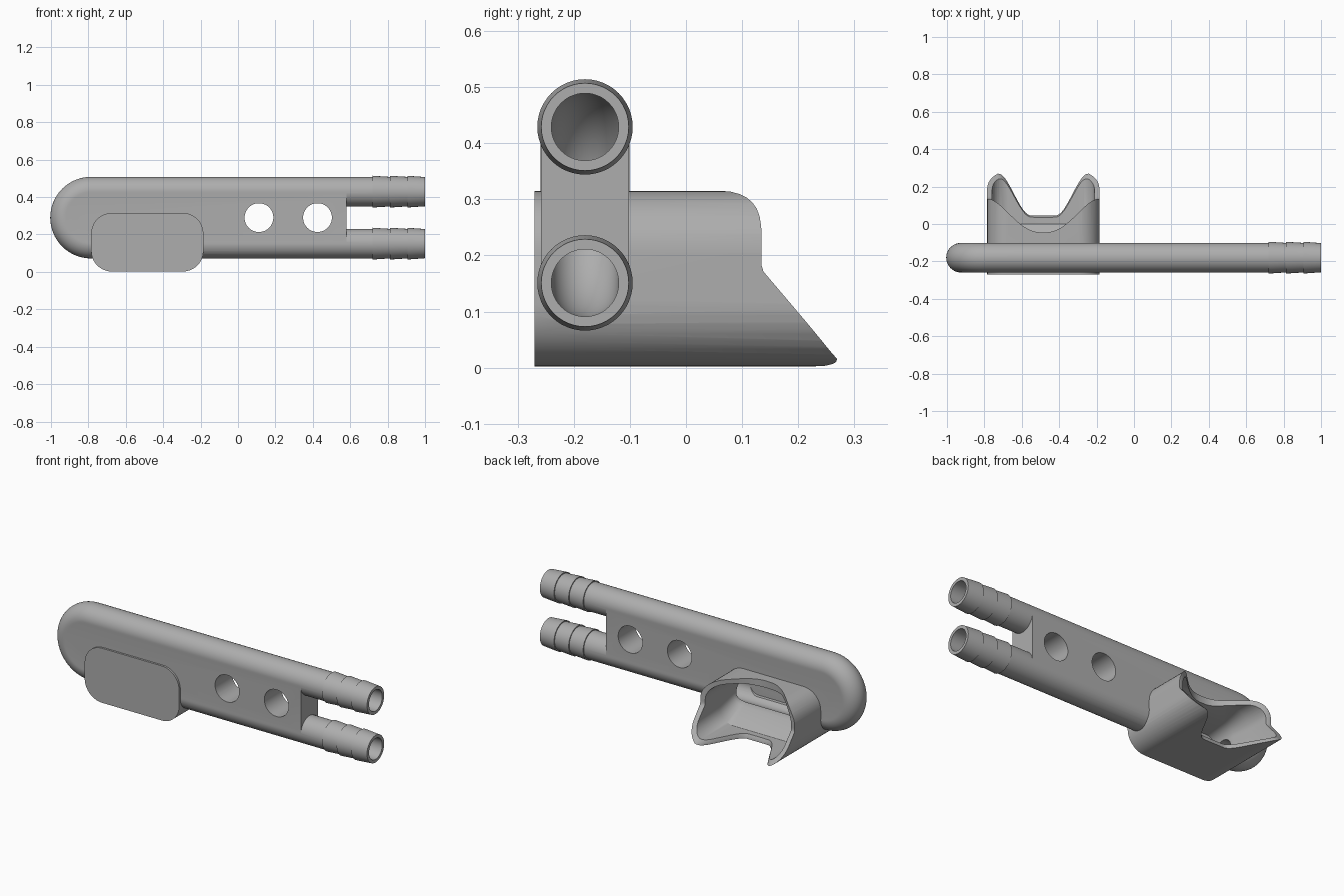
import bpy, bmesh, math
from mathutils import Vector

old = bpy.data.objects.get("Cube")
if old:
    bpy.data.objects.remove(old, do_unlink=True)

GREY = (0.42, 0.42, 0.42, 1)
mat = bpy.data.materials.new("grey_plastic")
mat.use_nodes = True
mat.diffuse_color = GREY
mat.node_tree.nodes["Principled BSDF"].inputs["Base Color"].default_value = GREY

AXIS_Y, MID_Z, BEND_R = -0.18, 0.29, 0.139    # centreline of the U-shaped tube
BEND_X, CUP_X = -0.786, -0.485
SEG = 48


def finish(name, bm):
    bmesh.ops.recalc_face_normals(bm, faces=bm.faces)
    mesh = bpy.data.meshes.new(name)
    bm.to_mesh(mesh)
    bm.free()
    mesh.materials.append(mat)
    ob = bpy.data.objects.new(name, mesh)
    bpy.context.collection.objects.link(ob)
    return ob


def loft(name, rings, closed=False):
    """Skin equal-length rings of points, capping or joining the ends."""
    bm = bmesh.new()
    loops = [[bm.verts.new(p) for p in ring] for ring in rings]
    pairs = list(zip(loops, loops[1:]))
    if closed:
        pairs.append((loops[-1], loops[0]))
    else:
        bm.faces.new(loops[0])
        bm.faces.new(loops[-1])
    n = len(loops[0])
    for a, b in pairs:
        for i in range(n):
            j = (i + 1) % n
            bm.faces.new((a[i], a[j], b[j], b[i]))
    return finish(name, bm)


def circle(centre, side, radius):
    """Ring around centre, spanned by y and the side direction."""
    return [centre + radius * (math.cos(a) * Vector((0, 1, 0)) + math.sin(a) * side)
            for a in (math.tau * i / SEG for i in range(SEG))]


def u_tube(name, radius, end_x):
    rings = [circle(Vector((end_x, AXIS_Y, MID_Z + BEND_R)), Vector((0, 0, 1)), radius)]
    for k in range(33):
        a = math.pi * (0.5 + k / 32)
        out = Vector((math.cos(a), 0, math.sin(a)))
        rings.append(circle(Vector((BEND_X, AXIS_Y, MID_Z)) + BEND_R * out, out, radius))
    rings.append(circle(Vector((end_x, AXIS_Y, MID_Z - BEND_R)), Vector((0, 0, -1)), radius))
    return loft(name, rings)


def rounded_rect(y, half, low, high, r):
    pts = []
    corners = ((half - r, high - r), (r - half, high - r), (r - half, low + r), (half - r, low + r))
    for q, (cx, cz) in enumerate(corners):
        for k in range(11):
            a = math.pi / 2 * (q + k / 10)
            pts.append(Vector((CUP_X + cx + r * math.cos(a), y, cz + r * math.sin(a))))
    return pts


def smooth(t):
    t = min(max(t, 0), 1)
    return t * t * (3 - 2 * t)


def rim_depth(x, z):
    """Contoured back edge of the cup."""
    u = min(abs(x - CUP_X) / 0.3, 1.1)
    upper = -0.045 + 0.18 * smooth(u ** 1.25)
    lower = 0.045 + 0.23 * smooth((u - 0.22) / 0.6)
    return upper + (lower - upper) * min(max(1 - (z - 0.01) / 0.165, 0), 1)


def boolean(target, tool, operation):
    mod = target.modifiers.new("cut", 'BOOLEAN')
    mod.operation, mod.solver, mod.object = operation, 'EXACT', tool
    bpy.context.view_layer.objects.active = target
    bpy.ops.object.modifier_apply(modifier=mod.name)
    bpy.data.objects.remove(tool, do_unlink=True)


def shade(ob):
    bpy.ops.object.select_all(action='DESELECT')
    ob.select_set(True)
    bpy.context.view_layer.objects.active = ob
    bpy.ops.object.shade_smooth_by_angle(angle=math.radians(32))


# U-shaped tube body
body = u_tube("tube_body", 0.079, 0.72)

# Web plate filling the space between the two tube legs
outline = [(0.58, MID_Z - BEND_R), (0.58, MID_Z + BEND_R)]
outline += [(BEND_X + BEND_R * math.cos(a), MID_Z + BEND_R * math.sin(a))
            for a in (math.pi * (0.5 + k / 32) for k in range(33))]
web = loft("web_plate", [[(x, y, z) for x, z in outline]
                         for y in (AXIS_Y - 0.0785, AXIS_Y + 0.0785)])
boolean(body, web, 'UNION')

# Cup block with rounded corners
cup = loft("cup", [rounded_rect(y, 0.3, 0.002, 0.315, 0.11) for y in (-0.27, 0.35)])
boolean(body, cup, 'UNION')

# Cup hollow, shallow and narrow in front, wide at the back
hollow = loft("cup_hollow", [
    rounded_rect(-0.24, 0.25, 0.11, 0.25, 0.06),
    rounded_rect(-0.1, 0.25, 0.1, 0.26, 0.06),
    rounded_rect(0.0, 0.272, 0.028, 0.288, 0.085),
    rounded_rect(0.4, 0.275, 0.024, 0.292, 0.088)])
boolean(body, hollow, 'DIFFERENCE')

# Contoured cut that shapes the back rim of the cup
bm = bmesh.new()
bmesh.ops.create_grid(bm, x_segments=56, y_segments=36, size=1)
for v in bm.verts:
    x, z = CUP_X + 0.34 * v.co.x, 0.16 + 0.2 * v.co.y
    v.co = (x, rim_depth(x, z), z)
extruded = bmesh.ops.extrude_face_region(bm, geom=bm.faces[:])
for v in extruded["geom"]:
    if isinstance(v, bmesh.types.BMVert):
        v.co.y = 0.6
# keep the near surface so that the cutter is closed
if any(e.is_boundary for e in bm.edges):
    bmesh.ops.holes_fill(bm, edges=[e for e in bm.edges if e.is_boundary])
boolean(body, finish("rim_cutter", bm), 'DIFFERENCE')

# Bore through the whole tube
boolean(body, u_tube("bore", 0.06, 1.05), 'DIFFERENCE')

# Two round holes through the web
for x in (0.112, 0.425):
    hole = loft("web_hole", [[(x + 0.077 * math.cos(math.tau * i / SEG), y,
                               MID_Z + 0.077 * math.sin(math.tau * i / SEG))
                              for i in range(SEG)] for y in (-0.4, 0.1)])
    boolean(body, hole, 'DIFFERENCE')
shade(body)

# Barbed hose ends
profile = [(0.72, 0.06), (0.72, 0.085)]
for x in (0.812, 0.905):
    profile += [(x, 0.079), (x, 0.085)]
profile += [(1.0, 0.078), (1.0, 0.06)]
for name, z in (("upper_hose_barb", MID_Z + BEND_R), ("lower_hose_barb", MID_Z - BEND_R)):
    shade(loft(name, [circle(Vector((x, AXIS_Y, z)), Vector((0, 0, 1)), r)
                      for x, r in profile], closed=True))
